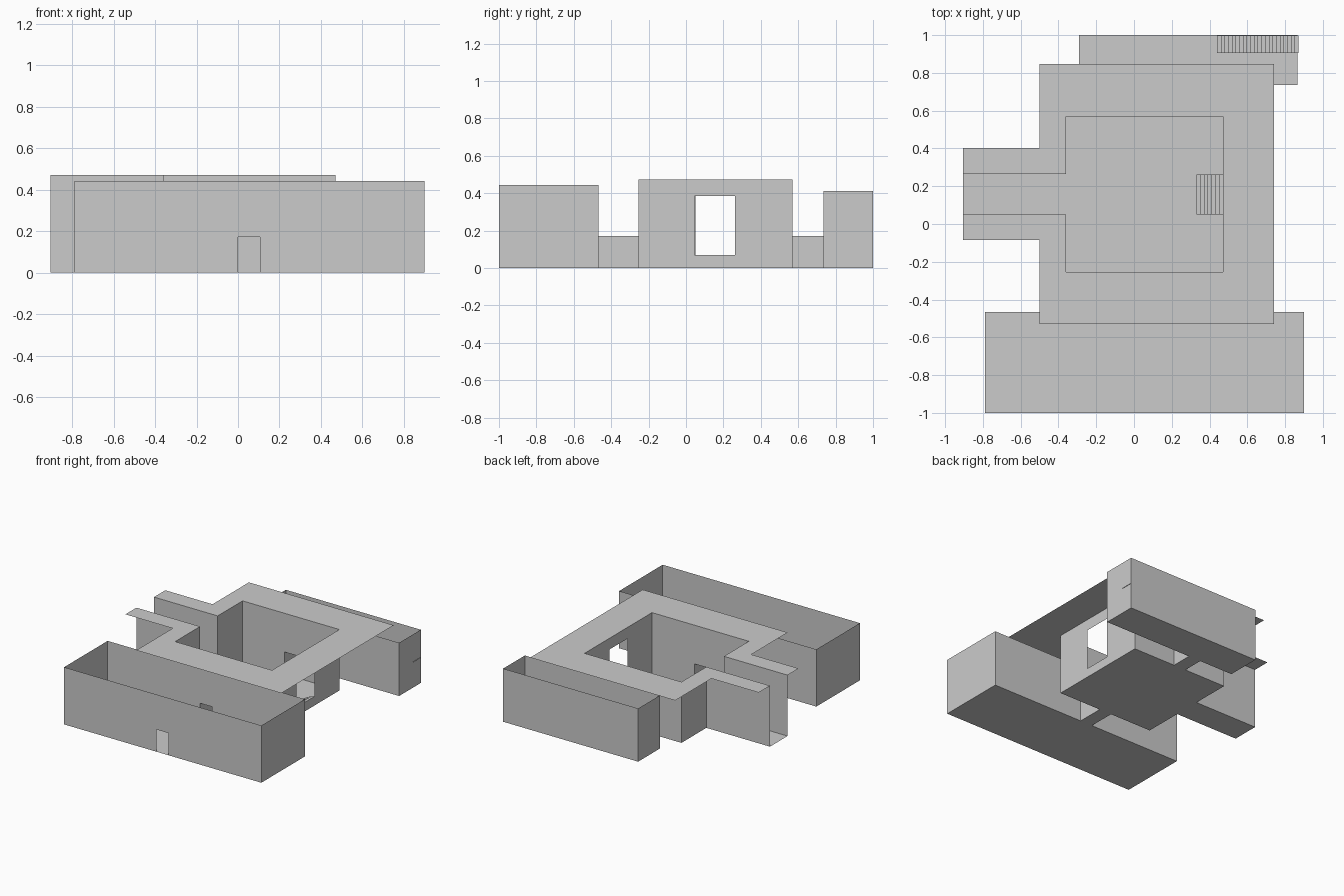
import bpy, bmesh

if "Cube" in bpy.data.objects:
    bpy.data.objects.remove(bpy.data.objects["Cube"])

DOOR = (0.0, 0.105, 0.0, 0.172)          # x range and height of every doorway
WINDOW = (0.045, 0.263, 0.07, 0.385)     # y range and z range


def finish(name, polys):
    """Make one mesh object from a list of polygons."""
    bm = bmesh.new()
    for p in polys:
        bm.faces.new([bm.verts.new(v) for v in p])
    bmesh.ops.remove_doubles(bm, verts=bm.verts, dist=1e-4)
    mesh = bpy.data.meshes.new(name)
    bm.to_mesh(mesh)
    bm.free()
    obj = bpy.data.objects.new(name, mesh)
    bpy.context.collection.objects.link(obj)
    return obj


def wall(axis, at, a0, a1, h, hole=None):
    """Thin upright wall at a fixed x or y, optionally with an opening."""
    rects = [(a0, a1, 0, h)]
    if hole:
        b0, b1, z0, z1 = hole
        rects = [(a0, b0, 0, h), (b1, a1, 0, h), (b0, b1, 0, z0), (b0, b1, z1, h)]
    out = []
    for p, q, r, s in rects:
        if q - p > 1e-4 and s - r > 1e-4:
            loop = [(p, r), (q, r), (q, s), (p, s)]
            out.append([(at, u, z) if axis == 'x' else (u, at, z) for u, z in loop])
    return out


def slab(x0, x1, y0, y1, z):
    return [[(x0, y0, z), (x1, y0, z), (x1, y1, z), (x0, y1, z)]]


def stairs(name, x0, x1, y0, y1, height, n):
    """Folded-sheet stairs rising towards +x."""
    run, rise = (x1 - x0) / n, height / n
    polys = []
    for i in range(n):
        x, z = x0 + i * run, i * rise
        polys.append([(x, y0, z), (x, y1, z), (x, y1, z + rise), (x, y0, z + rise)])
        polys += slab(x, x + run, y0, y1, z + rise)
    finish(name, polys)


# Front hall: open-topped box with doors front and back
finish("front_hall",
       slab(-0.79, 0.90, -1, -0.467, 0)
       + wall('y', -1, -0.79, 0.90, 0.443, DOOR)
       + wall('y', -0.467, -0.79, 0.90, 0.443, DOOR)
       + wall('x', -0.79, -1, -0.467, 0.443)
       + wall('x', 0.90, -1, -0.467, 0.443))

# Back hall: open-topped box with one door
finish("back_hall",
       slab(-0.29, 0.866, 0.735, 1, 0)
       + wall('y', 0.735, -0.29, 0.866, 0.412, DOOR)
       + wall('y', 1, -0.29, 0.866, 0.412)
       + wall('x', -0.29, 0.735, 1, 0.412)
       + wall('x', 0.866, 0.735, 1, 0.412))

# Central room with window, two doors and an open side into the corridor
CH0, CH1, H = 0.05, 0.265, 0.472
finish("central_room",
       slab(-0.36, 0.47, -0.255, 0.57, 0)
       + wall('y', -0.255, -0.36, 0.47, H, DOOR)
       + wall('y', 0.57, -0.36, 0.47, H, DOOR)
       + wall('x', 0.47, -0.255, 0.57, H, WINDOW)
       + wall('x', -0.36, -0.255, CH0, H)
       + wall('x', -0.36, CH1, 0.57, H))

# Corridor leading out to the left
finish("side_corridor",
       slab(-0.905, -0.36, CH0, CH1, 0)
       + wall('y', CH0, -0.905, -0.36, H)
       + wall('y', CH1, -0.905, -0.36, H))

# Low passages between the room and the halls
for name, y0, y1 in (("front_passage", -0.467, -0.255), ("back_passage", 0.57, 0.735)):
    x0, x1, _, h = DOOR
    finish(name, slab(x0, x1, y0, y1, 0) + slab(x0, x1, y0, y1, h)
           + wall('x', x0, y0, y1, h) + wall('x', x1, y0, y1, h))

# Flat roof rim around the room and along the corridor
rim = [(-0.905, CH0), (-0.905, -0.085), (-0.5, -0.085), (-0.5, -0.53),
       (0.742, -0.53), (0.742, 0.847), (-0.5, 0.847), (-0.5, 0.403),
       (-0.905, 0.403), (-0.905, CH1), (-0.36, CH1), (-0.36, 0.57),
       (0.47, 0.57), (0.47, -0.255), (-0.36, -0.255), (-0.36, CH0)]
finish("roof_rim", [[(x, y, H) for x, y in rim]])

# Steps up to the window and along the back hall
stairs("window_steps", 0.33, 0.47, CH0, CH1 - 0.002, 0.07, 7)
stairs("back_hall_steps", 0.44, 0.87, 0.905, 0.999, 0.2, 22)
